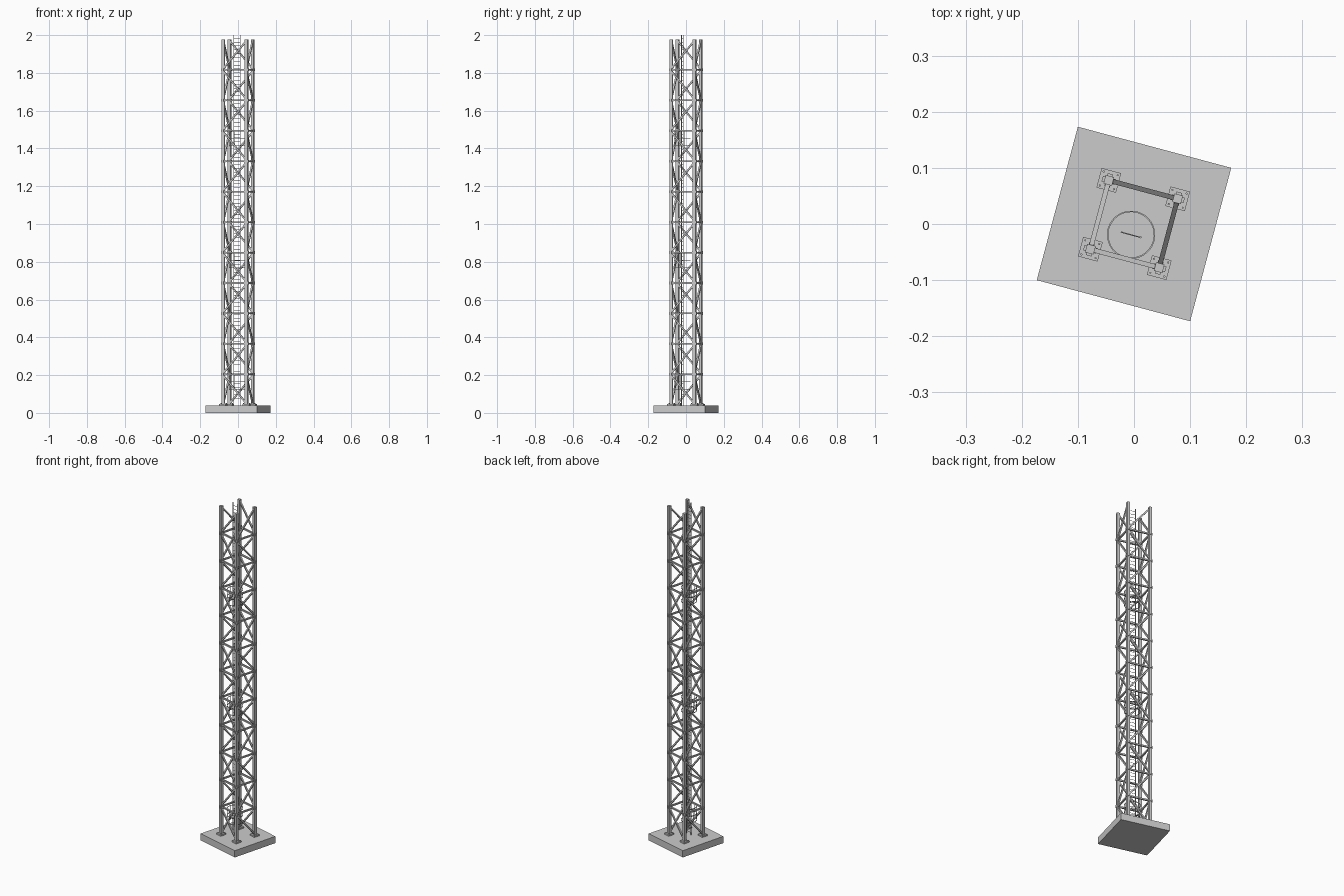
import bpy, bmesh, math
from mathutils import Vector, Matrix

if "Cube" in bpy.data.objects:
    bpy.data.objects.remove(bpy.data.objects["Cube"])

YAW = Matrix.Rotation(math.radians(-15), 4, 'Z')
BASE, TOP, BAYS, R = 0.043, 1.977, 12, 0.0635
STEP = (TOP - BASE) / BAYS


def finish(bm, name):
    bm.transform(YAW)
    me = bpy.data.meshes.new(name)
    bm.to_mesh(me)
    bm.free()
    ob = bpy.data.objects.new(name, me)
    bpy.context.collection.objects.link(ob)
    return ob


def box(bm, c, s):
    bmesh.ops.create_cube(bm, size=1, matrix=Matrix.Translation(c) @ Matrix.Diagonal((*s, 1)))


def bar(bm, a, b, w, d=None):
    a, b = Vector(a), Vector(b)
    v = b - a
    m = Matrix.Translation((a + b) / 2) @ v.to_track_quat('Z', 'Y').to_matrix().to_4x4()
    bmesh.ops.create_cube(bm, size=1, matrix=m @ Matrix.Diagonal((w, d or w, v.length, 1)))


def rod(bm, a, b, r):
    a, b = Vector(a), Vector(b)
    v = b - a
    m = Matrix.Translation((a + b) / 2) @ v.to_track_quat('Z', 'Y').to_matrix().to_4x4()
    bmesh.ops.create_cone(bm, cap_ends=True, segments=6, radius1=r, radius2=r, depth=v.length, matrix=m)


def ring(bm, c, r, w, h, n=32):
    # flat band with rectangular section
    loops = []
    for i in range(n):
        t = 2 * math.pi * i / n
        loops.append([bm.verts.new((c[0] + q * math.cos(t), c[1] + q * math.sin(t), c[2] + z))
                      for q, z in ((r, -h), (r, h), (r - w, h), (r - w, -h))])
    for i in range(n):
        p, q = loops[i], loops[(i + 1) % n]
        for k in range(4):
            bm.faces.new((p[k], q[k], q[(k + 1) % 4], p[(k + 1) % 4]))


corners = [(-R, -R), (R, -R), (R, R), (-R, R)]

# foundation slab
bm = bmesh.new()
box(bm, (0, 0, 0.02), (0.283, 0.283, 0.04))
finish(bm, "foundation_slab")

# legs, foot plates and joint collars
legs, plates, collars = bmesh.new(), bmesh.new(), bmesh.new()
for x, y in corners:
    box(legs, (x, y, (0.04 + TOP) / 2), (0.0155, 0.0155, TOP - 0.04))
    box(plates, (x, y, 0.044), (0.036, 0.036, 0.008))
    for sx in (-1, 1):
        for sy in (-1, 1):
            rod(plates, (x + sx * .013, y + sy * .013, .046), (x + sx * .013, y + sy * .013, .052), .002)
    for i in range(1, BAYS):
        z = BASE + i * STEP
        box(collars, (x, y, z), (0.024, 0.010, 0.014))
        box(collars, (x, y, z), (0.010, 0.024, 0.014))
finish(legs, "legs")
finish(plates, "foot_plates")
finish(collars, "joint_collars")

# horizontal rails and diagonal braces
rails, braces = bmesh.new(), bmesh.new()
for k in range(4):
    a, b = corners[k], corners[(k + 1) % 4]
    for i in range(BAYS):
        z = BASE + i * STEP
        if i:
            bar(rails, (*a, z), (*b, z), 0.0085)
        p, q = (a, b) if i % 2 else (b, a)
        bar(braces, (*p, z + .006), (*q, z + STEP - .006), 0.0085)
finish(rails, "horizontal_rails")
finish(braces, "diagonal_braces")

# ladder
LY = -0.02
bm = bmesh.new()
for s in (-1, 1):
    box(bm, (s * 0.0175, LY, 1.02), (0.003, 0.003, 1.96))
for i in range(96):
    z = 0.055 + i * 0.0203
    rod(bm, (-0.0175, LY, z), (0.0175, LY, z), 0.0012)
finish(bm, "ladder")

# safety cage sections
bm = bmesh.new()
for i in (1, 5, 9):
    z = BASE + i * STEP
    for dz in (0, -0.04, -0.08):
        ring(bm, (0, LY, z + dz), 0.043, 0.0025, 0.0015)
    for j in range(5):
        t = math.radians(180 + 45 * j)
        x, y = 0.042 * math.cos(t), LY + 0.042 * math.sin(t)
        box(bm, (x, y, z - 0.04), (0.002, 0.002, 0.085))
finish(bm, "safety_cage")
